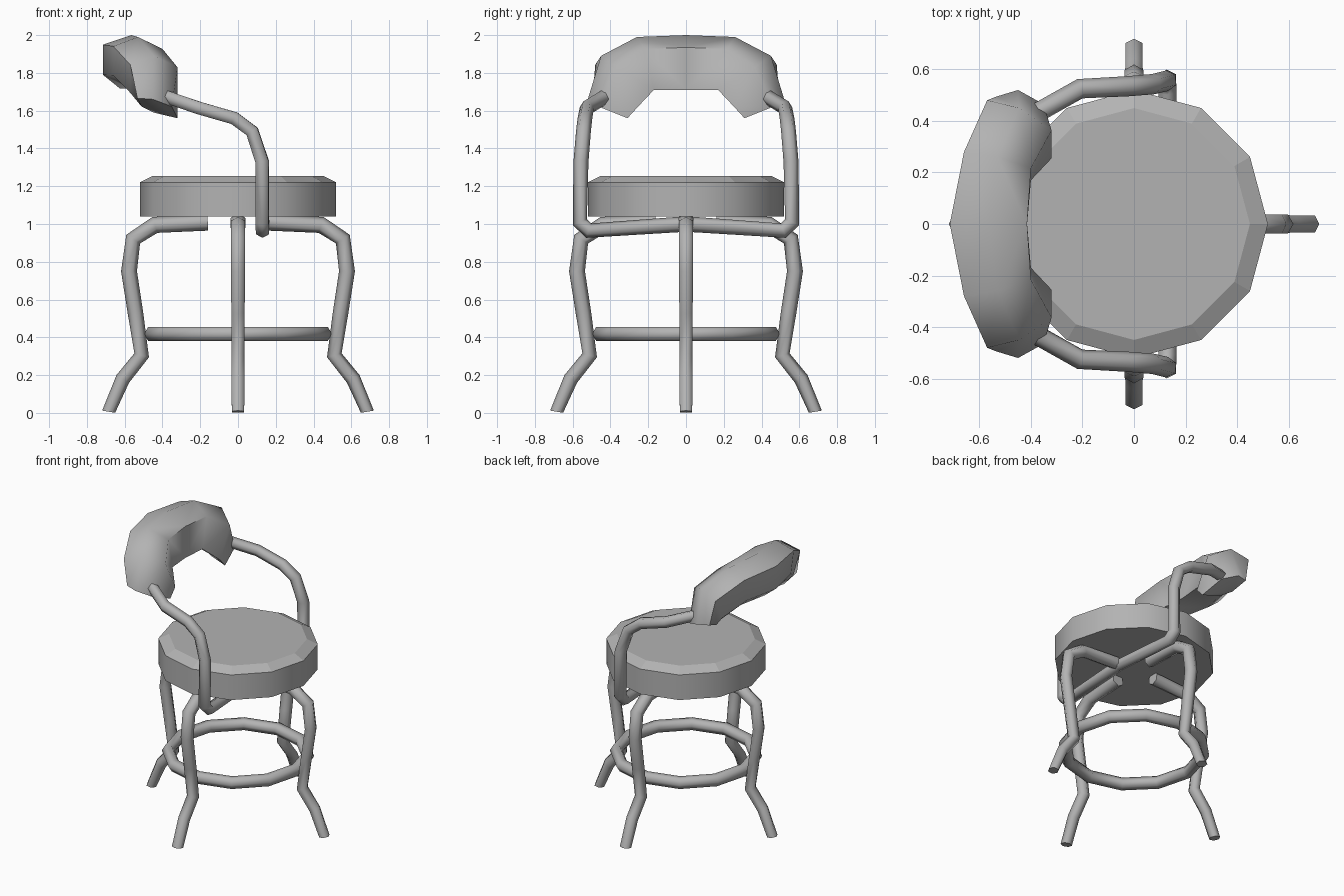
import bpy, bmesh
from math import sin, cos, pi, radians
from mathutils import Vector, Matrix

if "Cube" in bpy.data.objects:
    bpy.data.objects.remove(bpy.data.objects["Cube"])

# One mid-dark grey for every part
grey = bpy.data.materials.new("dark_grey")
grey.diffuse_color = (0.45, 0.45, 0.45, 1)
grey.use_nodes = True
grey.node_tree.nodes["Principled BSDF"].inputs["Base Color"].default_value = grey.diffuse_color


def loft(name, rings, cap_start=True, smooth=None):
    """Skin a list of equal-length point rings into one object."""
    bm = bmesh.new()
    loops = [[bm.verts.new(p) for p in ring] for ring in rings]
    n = len(loops[0])
    for a, b in zip(loops, loops[1:]):
        for i in range(n):
            j = (i + 1) % n
            bm.faces.new((a[i], a[j], b[j], b[i]))
    if cap_start:
        bm.faces.new(loops[0][::-1])
    bm.faces.new(loops[-1])
    bmesh.ops.recalc_face_normals(bm, faces=bm.faces)
    me = bpy.data.meshes.new(name)
    bm.to_mesh(me)
    bm.free()
    me.materials.append(grey)
    ob = bpy.data.objects.new(name, me)
    bpy.context.collection.objects.link(ob)
    if smooth:
        smooth_by_angle(ob, smooth)
    return ob


def smooth_by_angle(ob, angle):
    bpy.ops.object.select_all(action='DESELECT')
    ob.select_set(True)
    bpy.context.view_layer.objects.active = ob
    bpy.ops.object.shade_smooth_by_angle(angle=radians(angle))


def tube_rings(path, r0, r1, normal, sides=6):
    """Rings of a tapering pipe that follows a path, without twisting."""
    pts = [Vector(p) for p in path]
    normal = Vector(normal)
    rings = []
    for i, p in enumerate(pts):
        t = Vector()
        if i > 0:
            t += (p - pts[i - 1]).normalized()
        if i < len(pts) - 1:
            t += (pts[i + 1] - p).normalized()
        t.normalize()
        normal = (normal - t * normal.dot(t)).normalized()
        side = t.cross(normal)
        r = r0 + (r1 - r0) * i / (len(pts) - 1)
        rings.append([p + r * (normal * cos(2 * pi * k / sides) + side * sin(2 * pi * k / sides))
                      for k in range(sides)])
    return rings


def mirror_y(ob):
    mod = ob.modifiers.new("mirror", 'MIRROR')
    mod.use_axis = (False, True, False)
    mod.merge_threshold = 0.001


# Seat: twelve-sided cushion, smooth round the wall, with a flat chamfer on top
seat = loft("seat", [[(r * cos(k * pi / 6), r * sin(k * pi / 6), z) for k in range(12)]
                     for r, z in ((0.52, 1.04), (0.52, 1.22), (0.45, 1.255))])
for face in seat.data.polygons:
    face.use_smooth = abs(face.normal.z) < 0.1

# Four bent legs, with the feet cut nearly level
leg_path = [(0.16, 0, 1.01), (0.44, 0, 0.995), (0.555, 0, 0.92), (0.577, 0, 0.75),
            (0.543, 0, 0.53), (0.51, 0, 0.305), (0.61, 0, 0.18), (0.685, 0, 0.018)]
leg_rings = tube_rings(leg_path, 0.045, 0.038, (0, 0, 1))
for p in leg_rings[-1]:
    p.z *= 0.35
for i, side in enumerate(("right", "back", "left", "front")):
    leg = loft(side + "_leg", leg_rings, smooth=65)
    leg.data.transform(Matrix.Rotation(i * pi / 2, 4, 'Z'))

# Foot ring
bpy.ops.mesh.primitive_torus_add(major_segments=12, minor_segments=6, major_radius=0.455,
                                 minor_radius=0.042, location=(0, 0, 0.418))
ring = bpy.context.object
ring.name = "foot_ring"
ring.data.materials.append(grey)
smooth_by_angle(ring, 65)

# Arm rail: runs under the seat, up the sides and back to the backrest
arm_path = [(0.13, 0, 1.0), (0.13, 0.515, 0.965), (0.128, 0.562, 1.01), (0.128, 0.556, 1.33),
            (0.075, 0.543, 1.49), (-0.02, 0.535, 1.56), (-0.21, 0.525, 1.615),
            (-0.37, 0.435, 1.67), (-0.43, 0.38, 1.70)]
mirror_y(loft("arm_rail", tube_rings(arm_path, 0.041, 0.038, (0, 0, 1)), cap_start=False, smooth=65))

# Backrest: six-sided padded section swept over an arch (centre, outward axis, forward axis)
sections = [((-0.565, 0, 1.855), (0, 0, 0.145), (0.15, 0, 0)),
            ((-0.53, 0.23, 1.85), (0, 0.03, 0.14), (0.13, -0.03, 0)),
            ((-0.445, 0.38, 1.755), (0, 0.07, 0.135), (0.125, -0.055, 0)),
            ((-0.43, 0.42, 1.62), (-0.02, 0.10, 0.04), (0.09, -0.01, -0.02))]
profile = [(1, 0.55), (0, 1), (-1, 0.65), (-1, -0.45), (-0.4, -0.95), (1, -1)]
rings = [[Vector(c) + Vector(u) * b + Vector(v) * a for a, b in profile] for c, u, v in sections]
mirror_y(loft("backrest", rings, cap_start=False, smooth=65))
